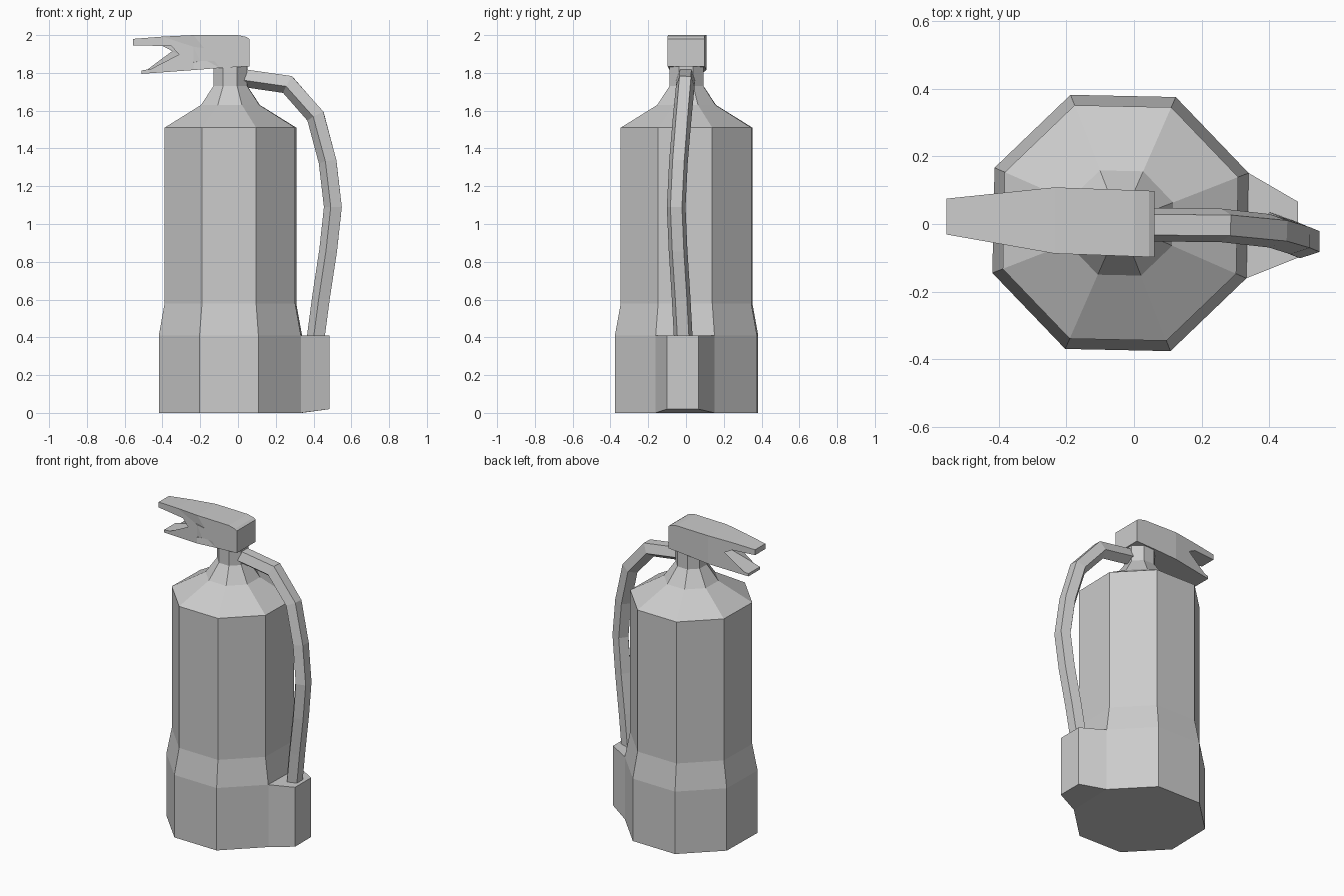
import bpy, bmesh
from math import cos, sin, pi, radians
from mathutils import Vector

if "Cube" in bpy.data.objects:
    bpy.data.objects.remove(bpy.data.objects["Cube"])


def finish(name, bm):
    bmesh.ops.recalc_face_normals(bm, faces=bm.faces)
    mesh = bpy.data.meshes.new(name)
    bm.to_mesh(mesh)
    bm.free()
    obj = bpy.data.objects.new(name, mesh)
    bpy.context.collection.objects.link(obj)
    return obj


def loft(bm, rings):
    """Skin matching rings of points and cap both ends."""
    loops = [[bm.verts.new(p) for p in ring] for ring in rings]
    n = len(loops[0])
    for a, b in zip(loops, loops[1:]):
        for i in range(n):
            j = (i + 1) % n
            bm.faces.new((a[i], a[j], b[j], b[i]))
    bm.faces.new(loops[0])
    bm.faces.new(loops[-1])


# Tank: eight-sided stack of rings, with the hose holder extruded from the base
profile = [(.407, 0), (.407, .41), (.374, .58), (.374, 1.51),
           (.167, 1.63), (.097, 1.73), (.097, 1.835)]
angles = [radians(21.3) + k * pi / 4 for k in range(8)]
bm = bmesh.new()
loft(bm, [[(-.04 + r * cos(a), .003 + r * sin(a), z) for a in angles] for r, z in profile])
side = max((f for f in bm.faces if f.calc_center_median().z < .3),
           key=lambda f: f.calc_center_median().x)
holder = bmesh.ops.extrude_discrete_faces(bm, faces=[side])["faces"][0]
for v in holder.verts:
    v.co.x = .485
    v.co.y = .066 if v.co.y > 0 else -.1
    v.co.z = max(v.co.z, .02)
finish("tank", bm)

# Hose: five-sided tube with its flat face turned outward
path = [Vector(p) for p in [
    (.03, -.002, 1.772), (.262, -.004, 1.738), (.41, -.02, 1.57), (.474, -.04, 1.33),
    (.502, -.052, 1.09), (.477, -.042, .86), (.439, -.026, .61), (.412, -.015, .405)]]
rings = []
for i, p in enumerate(path):
    d_in = (p - path[max(i - 1, 0)]).normalized()
    d_out = (path[min(i + 1, len(path) - 1)] - p).normalized()
    t = (d_in + d_out).normalized()
    across = (Vector((0, 1, 0)) - t * t.y).normalized()
    out = across.cross(t)
    if out.dot(p - Vector((.1, 0, 1.1))) < 0:
        out = -out
    miter = 1 / max(t.dot(d_in if i else d_out), .8)
    rings.append([p + .052 * (out * miter * (cos(a) + .1) + across * sin(a))
                  for a in [radians(36 + 72 * k) for k in range(5)]])
bm = bmesh.new()
loft(bm, rings)
finish("hose", bm)


# Valve head and two levers: one side profile, tapered in width toward the tips
def half_width(x):
    if x > -.235:
        return .098
    return .098 - (-.235 - x) / .32 * .045


outline = [(.06, 1.835), (.06, 1.98), (.045, 1.99), (0, 2), (-.235, 2), (-.4, 1.992), (-.555, 1.98),
           (-.555, 1.945), (-.4, 1.943), (-.235, 1.938), (-.095, 1.92), (-.095, 1.862),
           (-.2, 1.862), (-.235, 1.856), (-.51, 1.813), (-.51, 1.795),
           (-.235, 1.815), (-.095, 1.826)]
bm = bmesh.new()
loft(bm, [[(x, .002 - .036 * x + s * half_width(x), z) for x, z in outline] for s in (-1, 1)])
bmesh.ops.triangulate(bm, faces=[f for f in bm.faces if len(f.verts) > 4])
finish("valve_head_and_levers", bm)
